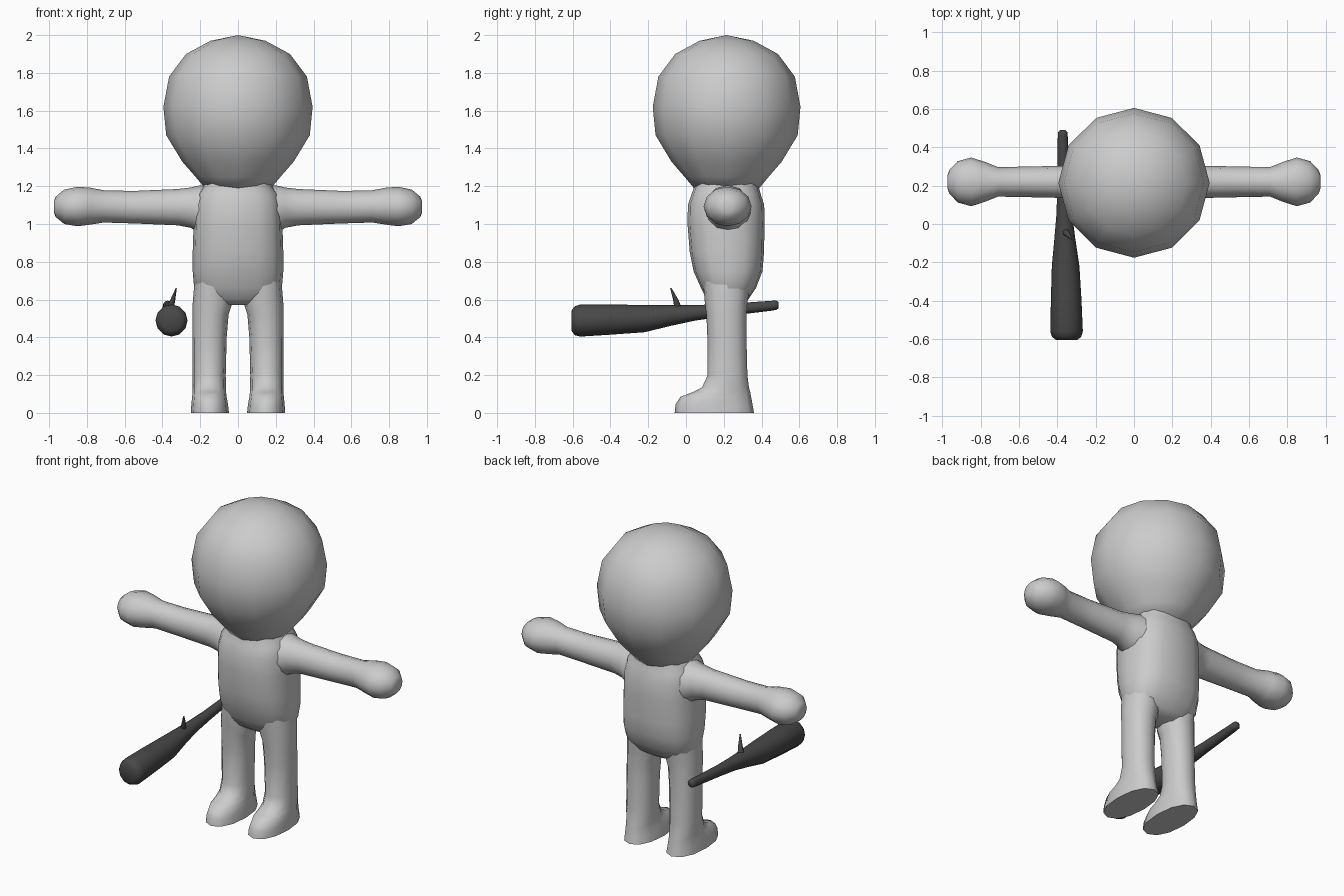
import bpy, bmesh, math
from mathutils import Vector


def material(name, rgb):
    m = bpy.data.materials.new(name)
    m.diffuse_color = (*rgb, 1)
    return m


BODY = material("light_grey", (0.6, 0.6, 0.6))
BAT = material("charcoal", (0.065, 0.065, 0.065))


def loft(name, rings, axis, mat, sides=12, power=2.0, sharp=60):
    """Skin rings (centre, radius_a, radius_b) lying across an axis, with capped ends."""
    bm = bmesh.new()
    loops = []
    for centre, ra, rb in rings:
        loop = []
        for i in range(sides):
            t = 2 * math.pi * i / sides
            c, s = math.cos(t), math.sin(t)
            a = math.copysign(abs(c) ** (2 / power), c) * ra
            b = math.copysign(abs(s) ** (2 / power), s) * rb
            offset = {"x": (0, a, b), "y": (a, 0, b), "z": (a, b, 0)}[axis]
            loop.append(bm.verts.new(Vector(centre) + Vector(offset)))
        loops.append(loop)
    for low, high in zip(loops, loops[1:]):
        for i in range(sides):
            j = (i + 1) % sides
            bm.faces.new((low[i], low[j], high[j], high[i]))
    bm.faces.new(loops[0])
    bm.faces.new(loops[-1])
    bmesh.ops.remove_doubles(bm, verts=bm.verts[:], dist=0.0005)
    bmesh.ops.recalc_face_normals(bm, faces=bm.faces[:])
    mesh = bpy.data.meshes.new(name)
    bm.to_mesh(mesh)
    bm.free()
    mesh.materials.append(mat)
    ob = bpy.data.objects.new(name, mesh)
    bpy.context.collection.objects.link(ob)
    bpy.ops.object.select_all(action="DESELECT")
    ob.select_set(True)
    bpy.context.view_layer.objects.active = ob
    bpy.ops.object.shade_smooth_by_angle(angle=math.radians(sharp))
    return ob


# Head: twelve-sided ball tapering into the neck
head = [(1.19, .175), (1.25, .225), (1.33, .295), (1.47, .38), (1.62, .395),
        (1.78, .365), (1.90, .275), (1.97, .145), (2.0, .0)]
loft("head", [((0, .215, z), r, r * .99) for z, r in head], "z", BODY)

# Torso: height, half width, front y, back y
torso = [(.57, .10, .15, .29), (.60, .19, .11, .33), (.66, .232, .08, .37),
         (.75, .24, .04, .405), (.85, .24, .02, .413), (1.0, .235, .008, .416),
         (1.10, .23, .01, .414), (1.16, .215, .03, .395), (1.20, .185, .045, .385),
         (1.24, .17, .05, .38)]
loft("torso", [((0, (f + b) / 2, z), w, (b - f) / 2) for z, w, f, b in torso],
     "z", BODY, 16, 2.6)

# Arm with round hand: x, half depth, bottom z, top z
arm = [(.12, .14, .93, 1.205), (.20, .125, .945, 1.205), (.25, .10, .98, 1.193),
       (.32, .085, .993, 1.185), (.55, .08, 1.003, 1.175), (.71, .077, 1.008, 1.178),
       (.78, .105, .997, 1.192), (.85, .127, .988, 1.197), (.92, .108, 1.0, 1.182),
       (.965, .06, 1.037, 1.145), (.975, .03, 1.062, 1.12)]

# Leg with foot: height, inner x, outer x, front y, back y
leg = [(0, .048, .25, -.06, .36), (.045, .053, .247, -.055, .352),
       (.085, .06, .243, -.03, .345), (.11, .063, .24, .035, .34),
       (.135, .064, .24, .085, .333), (.20, .065, .24, .115, .325),
       (.40, .06, .24, .113, .32), (.52, .05, .24, .108, .32),
       (.58, .03, .24, .10, .325), (.70, .03, .23, .09, .34)]

for s, side in ((-1, "right"), (1, "left")):
    loft(side + "_arm", [((s * x, .22, (lo + hi) / 2), d, (hi - lo) / 2)
                         for x, d, lo, hi in arm], "x", BODY, 12)
    loft(side + "_leg", [((s * (i + o) / 2, (f + b) / 2, z), (o - i) / 2, (b - f) / 2)
                         for z, i, o, f, b in leg], "z", BODY, 12, 2.2)

# Club: y, x, z, radius
club = [(-.605, -.352, .488, .055), (-.59, -.352, .488, .076), (-.56, -.352, .489, .085),
        (-.40, -.354, .494, .080), (-.22, -.357, .499, .072), (-.08, -.361, .516, .055),
        (.05, -.364, .530, .041), (.20, -.367, .543, .033), (.46, -.372, .568, .026),
        (.48, -.372, .570, .024), (.49, -.372, .570, .015)]
loft("club", [((x, y, z), r, r) for y, x, z, r in club], "y", BAT, 12)

# Bent spike on the club
loft("club_spike", [((-.36, -.04, .55), .02, .02), ((-.345, -.055, .60), .013, .014),
                    ((-.327, -.08, .66), .003, .004)], "z", BAT, 8)
